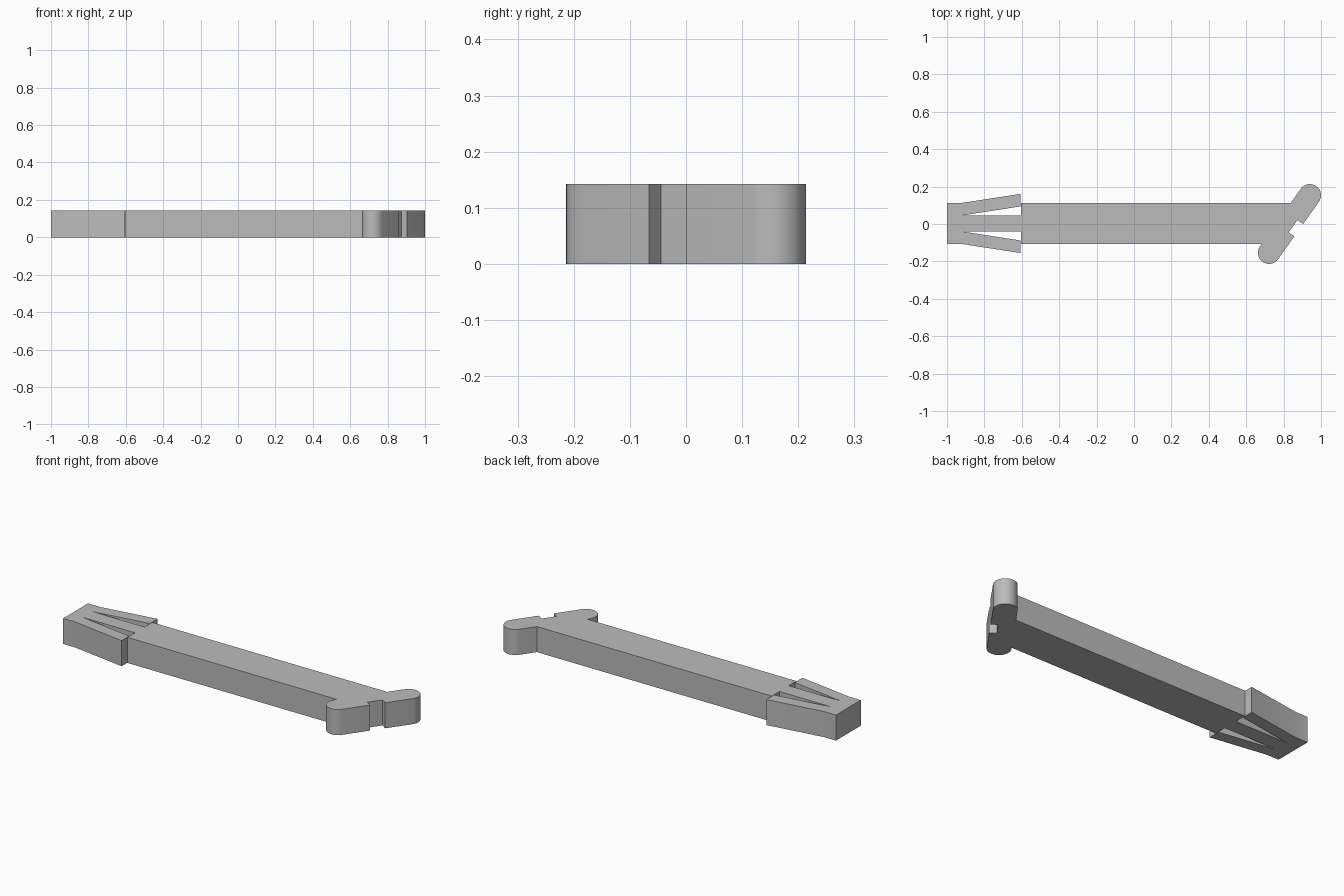
import bpy
import bmesh
from math import atan2, cos, sin, pi, radians
from mathutils import Vector

cube = bpy.data.objects.get("Cube")
if cube:
    bpy.data.objects.remove(cube, do_unlink=True)

THICK = 0.142
MID = 0.003          # centre line of the shaft in y
HALF = 0.109         # half width of the shaft
CAP = 0.0595         # radius of the rounded head ends

grey = bpy.data.materials.new("light_grey")
grey.use_nodes = True
colour = (0.5, 0.5, 0.5, 1)
grey.diffuse_color = colour
grey.node_tree.nodes["Principled BSDF"].inputs["Base Color"].default_value = colour


def cap(centre, start, steps=16):
    """Half circle, turning counter-clockwise from the start angle."""
    return [(centre.x + CAP * cos(start + pi * i / steps),
             centre.y + CAP * sin(start + pi * i / steps)) for i in range(steps + 1)]


# Slanted head: two rounded ends joined by straight sides
low, high = Vector((0.722, -0.154)), Vector((0.9405, 0.154))
along = (high - low).normalized()
out = Vector((along.y, -along.x))
angle = atan2(out.y, out.x)


def on_side(y, side):
    """Point on the head's outer (1) or inner (-1) side at height y."""
    base = low + out * CAP * side
    return base + along * ((y - base.y) / along.y)


# Notch in the outer side of the head
notch = [on_side(-0.066, 1), on_side(0.0, 1)]
notch = [notch[0], notch[0] - out * 0.037, notch[1] - out * 0.037, notch[1]]

# Split barbs at the tip, given for the upper half from the shaft inwards
barb = [(-0.605, HALF), (-0.605, 0.042), (-0.925, 0.042), (-0.607, 0.091),
        (-0.607, 0.158), (-0.925, HALF), (-1.0, HALF)]
upper = [(x, MID + y) for x, y in barb]
lower = [(x, MID - y) for x, y in reversed(barb)]

outline = (lower + [on_side(MID - HALF, -1)] + cap(low, angle + pi)
           + notch + cap(high, angle) + [on_side(MID + HALF, -1)] + upper)

# Extrude the outline into a flat clip
bm = bmesh.new()
face = bm.faces.new([bm.verts.new((p[0], p[1], 0)) for p in outline])
result = bmesh.ops.extrude_face_region(bm, geom=[face], use_keep_orig=True)
top = [v for v in result["geom"] if isinstance(v, bmesh.types.BMVert)]
bmesh.ops.translate(bm, verts=top, vec=(0, 0, THICK))
bmesh.ops.recalc_face_normals(bm, faces=bm.faces)
mesh = bpy.data.meshes.new("barbed_pin")
bm.to_mesh(mesh)
bm.free()
mesh.materials.append(grey)

pin = bpy.data.objects.new("barbed_pin", mesh)
bpy.context.collection.objects.link(pin)
bpy.ops.object.select_all(action="DESELECT")
pin.select_set(True)
bpy.context.view_layer.objects.active = pin
bpy.ops.object.shade_smooth_by_angle(angle=radians(30))
